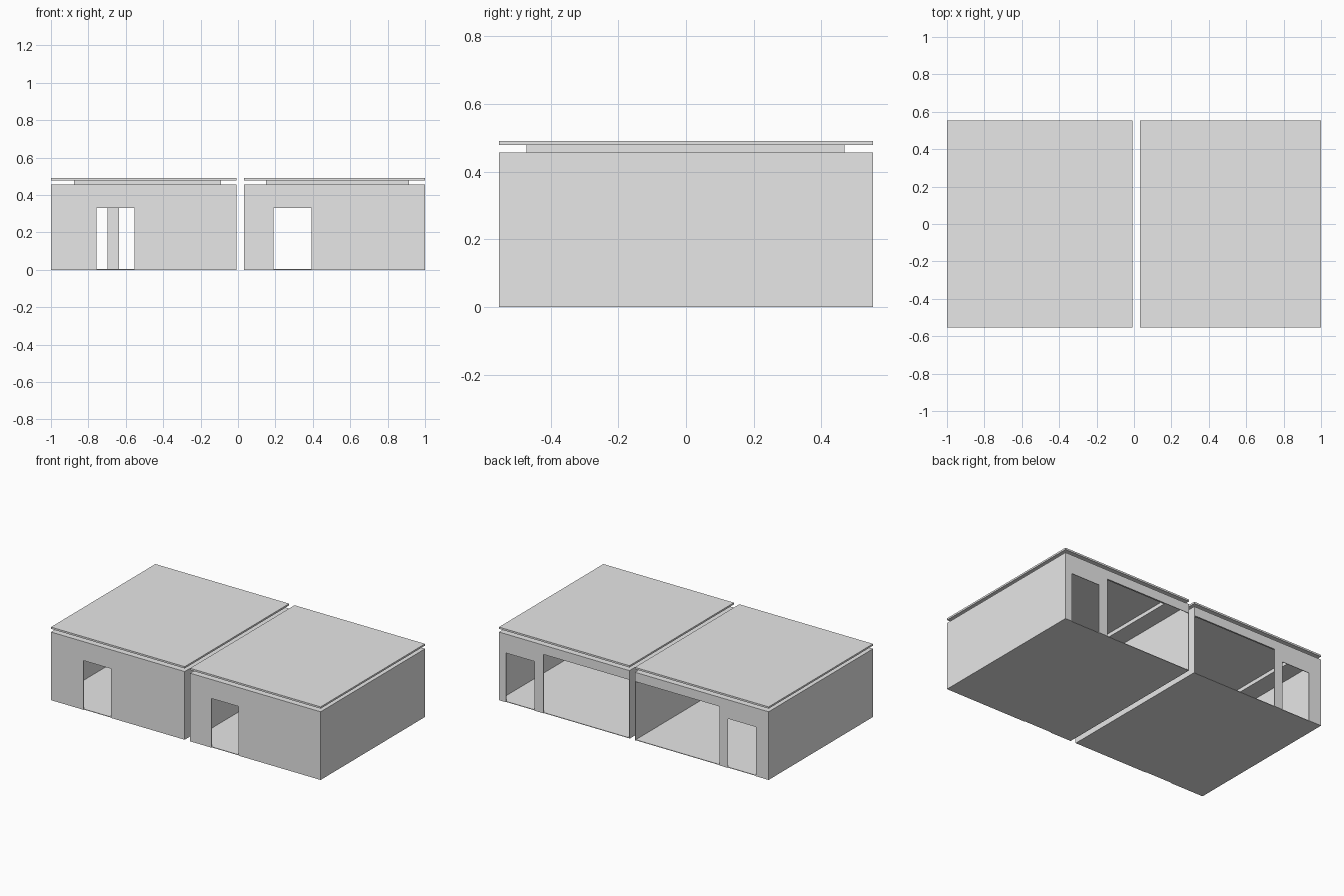
import bpy

if "Cube" in bpy.data.objects:
    bpy.data.objects.remove(bpy.data.objects["Cube"], do_unlink=True)

# One plain grey for everything
grey = bpy.data.materials.new("light_grey")
grey.use_nodes = True
COLOUR = (0.8, 0.8, 0.8, 1)
grey.diffuse_color = COLOUR
grey.node_tree.nodes["Principled BSDF"].inputs["Base Color"].default_value = COLOUR

T = 0.004          # sheet thickness
Y = 0.553          # half depth
WALL_TOP = 0.457
ROOF_LOW, ROOF_TOP = 0.478, 0.49
DOOR = 0.33        # door height
WIDE = 0.395       # wide opening height


def boxes(name, spans):
    """One object made of axis-aligned boxes given as x, y and z spans."""
    verts, faces = [], []
    for xs, ys, zs in spans:
        n = len(verts)
        verts += [(x, y, z) for x in xs for y in ys for z in zs]
        quads = ((0, 1, 3, 2), (4, 6, 7, 5), (0, 4, 5, 1),
                 (2, 3, 7, 6), (0, 2, 6, 4), (1, 5, 7, 3))
        faces += [tuple(n + i for i in q) for q in quads]
    mesh = bpy.data.meshes.new(name)
    mesh.from_pydata(verts, [], faces)
    mesh.materials.append(grey)
    obj = bpy.data.objects.new(name, mesh)
    bpy.context.collection.objects.link(obj)
    return obj


def wall(name, x0, x1, ys, openings):
    """Wall along x with openings (left, right, height), sorted by x."""
    spans, x = [], x0
    for a, b, top in openings:
        spans.append(((x, a), ys, (0, WALL_TOP)))
        spans.append(((a, b), ys, (top, WALL_TOP)))
        x = b
    spans.append(((x, x1), ys, (0, WALL_TOP)))
    return boxes(name, spans)


def frame(name, xs, ys, hole_x, hole_y, zs):
    """Flat rectangular ring around a hole."""
    return boxes(name, [
        ((xs[0], hole_x[0]), ys, zs), ((hole_x[1], xs[1]), ys, zs),
        (hole_x, (ys[0], hole_y[0]), zs), (hole_x, (hole_y[1], ys[1]), zs)])


def unit(side, x0, x1, front, back, ring_x):
    """Open room with a raised flat roof resting on a narrow upstand."""
    ring_y = (-0.472, 0.469)
    hole_x = (ring_x[0] + T, ring_x[1] - T)
    hole_y = (ring_y[0] + T, ring_y[1] - T)
    inner_x, inner_y = (x0 + T, x1 - T), (-Y + T, Y - T)
    boxes(side + "_floor", [(inner_x, inner_y, (0, T))])
    boxes(side + "_side_walls", [((x0, x0 + T), inner_y, (0, WALL_TOP)),
                                 ((x1 - T, x1), inner_y, (0, WALL_TOP))])
    wall(side + "_front_wall", x0, x1, (-Y, -Y + T), front)
    wall(side + "_back_wall", x0, x1, (Y - T, Y), back)
    frame(side + "_ceiling", inner_x, inner_y, hole_x, hole_y, (WALL_TOP - T, WALL_TOP))
    frame(side + "_roof_upstand", ring_x, ring_y, hole_x, hole_y, (WALL_TOP, ROOF_LOW))
    boxes(side + "_roof", [((x0, x1), (-Y, Y), (ROOF_LOW, ROOF_TOP))])


unit("right", -1.0, -0.008, [(-0.757, -0.553, DOOR)],
     [(-0.907, -0.697, DOOR), (-0.637, -0.012, WIDE)], (-0.877, -0.09))
unit("left", 0.032, 1.0, [(0.19, 0.392, DOOR)],
     [(0.036, 0.67, WIDE), (0.737, 0.948, DOOR)], (0.15, 0.914))
